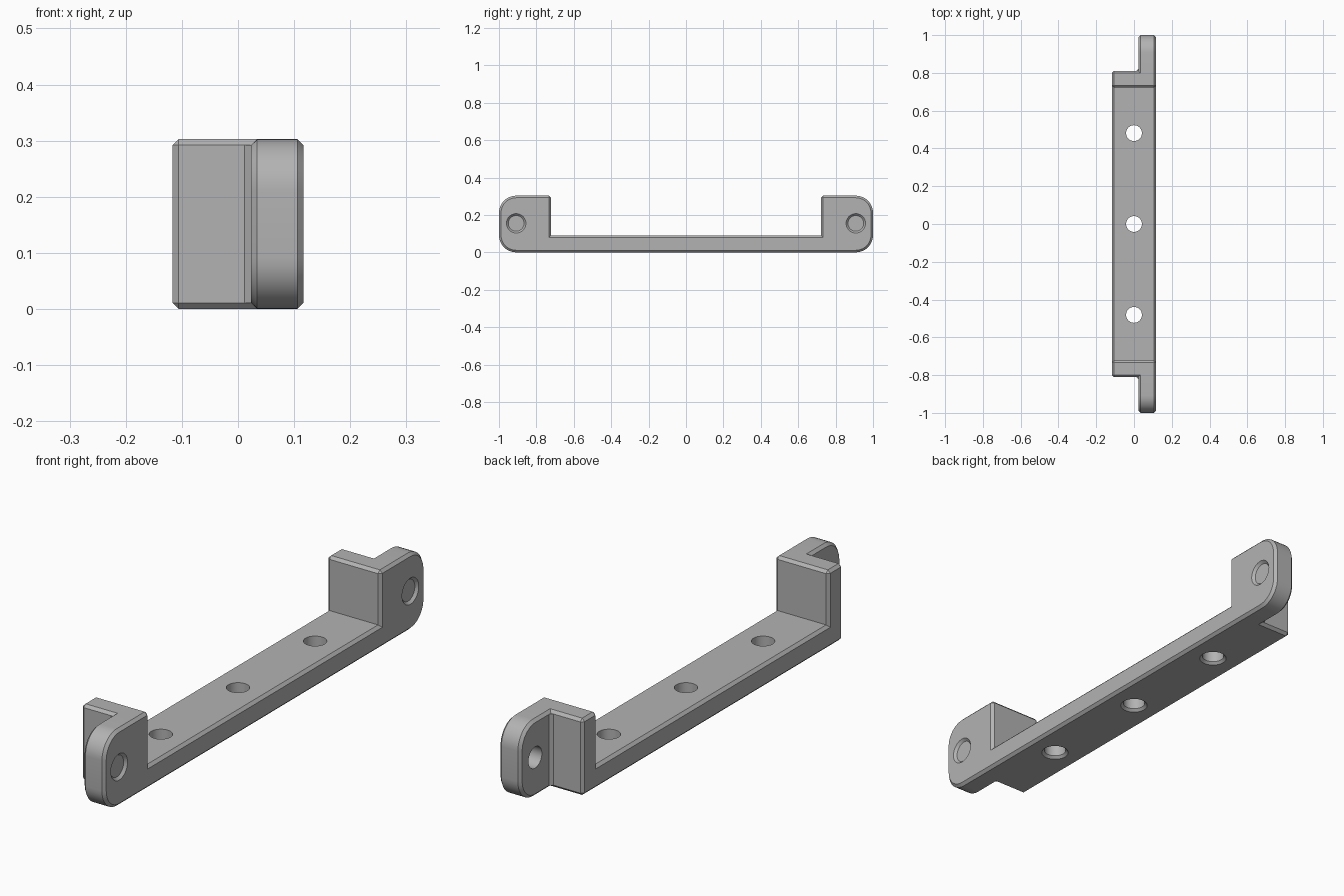
import bpy, bmesh, math
from mathutils import Matrix, Vector

if "Cube" in bpy.data.objects:
    bpy.data.objects.remove(bpy.data.objects["Cube"], do_unlink=True)

HALF_W, HEIGHT, BAR_TOP = 0.117, 0.303, 0.09
INNER, OUTER, EAR_X = 0.722, 0.81, 0.023
CHAMFER, HOLE_R, RIM_R = 0.011, 0.042, 0.052

grey = bpy.data.materials.new("satin grey")
grey.use_nodes = True
color = (0.45, 0.45, 0.45, 1)
grey.diffuse_color = color
grey.node_tree.nodes["Principled BSDF"].inputs["Base Color"].default_value = color


def finish(name, bm):
    bmesh.ops.recalc_face_normals(bm, faces=bm.faces)
    mesh = bpy.data.meshes.new(name)
    bm.to_mesh(mesh)
    bm.free()
    mesh.materials.append(grey)
    obj = bpy.data.objects.new(name, mesh)
    bpy.context.collection.objects.link(obj)
    return obj


def prism(name, points, direction, chamfer=0.0):
    """Extrude a flat outline, then chamfer its sharp edges."""
    bm = bmesh.new()
    face = bm.faces.new([bm.verts.new(p) for p in points])
    ext = bmesh.ops.extrude_face_region(bm, geom=[face])
    verts = [v for v in ext["geom"] if isinstance(v, bmesh.types.BMVert)]
    bmesh.ops.translate(bm, verts=verts, vec=direction)
    bmesh.ops.recalc_face_normals(bm, faces=bm.faces)
    if chamfer:
        sharp = [e for e in bm.edges if e.calc_face_angle() > math.radians(40)]
        bmesh.ops.bevel(bm, geom=sharp, offset=chamfer, segments=1,
                        profile=0.5, affect='EDGES')
    return finish(name, bm)


def block(name, y0, y1, top):
    w = HALF_W
    return prism(name, [(-w, y0, 0), (w, y0, 0), (w, y1, 0), (-w, y1, 0)],
                 (0, 0, top), CHAMFER)


def ear(side):
    """Upright lug with two rounded outer corners."""
    r, steps = 0.092, 10
    outline = [(0.76, 0)]
    for cz, start in ((r, -90), (HEIGHT - r, 0)):
        for i in range(steps + 1):
            a = math.radians(start + 90 * i / steps)
            outline.append((1 - r + r * math.cos(a), cz + r * math.sin(a)))
    outline.append((0.76, HEIGHT))
    return prism("ear", [(EAR_X, side * y, z) for y, z in outline],
                 (HALF_W - EAR_X, 0, 0), CHAMFER)


def corner_fill(side):
    """Small diagonal strip in the corner between end block and ear."""
    c, x, y = CHAMFER, EAR_X, OUTER
    pts = [(x - c, y - c), (x - c, y), (x, y + c), (x + c, y + c), (x + c, y - c)]
    return prism("corner_fill", [(px, side * py, c) for px, py in pts],
                 (0, 0, HEIGHT - 2 * c))


def cone(r1, r2, depth, matrix):
    bm = bmesh.new()
    bmesh.ops.create_cone(bm, cap_ends=True, segments=40, radius1=r1,
                          radius2=r2, depth=depth, matrix=matrix)
    return finish("hole_cutter", bm)


def combine(target, tool, operation):
    mod = target.modifiers.new("join", 'BOOLEAN')
    mod.operation, mod.solver, mod.object = operation, 'EXACT', tool
    bpy.context.view_layer.objects.active = target
    bpy.ops.object.modifier_apply(modifier=mod.name)
    bpy.data.objects.remove(tool, do_unlink=True)


def drill(target, point, axis):
    """Straight hole with a countersink opening at the given surface point."""
    turn = Vector(axis).to_track_quat('Z', 'Y').to_matrix().to_4x4()
    place = Matrix.Translation(point) @ turn
    combine(target, cone(HOLE_R, HOLE_R, 0.3, place), 'DIFFERENCE')
    extra = RIM_R - HOLE_R
    combine(target, cone(RIM_R + extra, HOLE_R, 4 * extra / 2, place), 'DIFFERENCE')


# Base bar with the upright ends joined on
bracket = block("mounting_bracket", -OUTER, OUTER, BAR_TOP)
for side in (-1, 1):
    y0, y1 = sorted((side * INNER, side * OUTER))
    for part in (block("end_block", y0, y1, HEIGHT), ear(side), corner_fill(side)):
        combine(bracket, part, 'UNION')

# Screw holes: along the bar from below, and through each ear from the side
for y in (-0.481, 0, 0.481):
    drill(bracket, (0, y, 0), (0, 0, 1))
for side in (-1, 1):
    drill(bracket, (HALF_W, side * 0.908, 0.155), (-1, 0, 0))

bpy.ops.object.select_all(action='DESELECT')
bracket.select_set(True)
bpy.context.view_layer.objects.active = bracket
bpy.ops.object.shade_smooth_by_angle(angle=math.radians(25))
